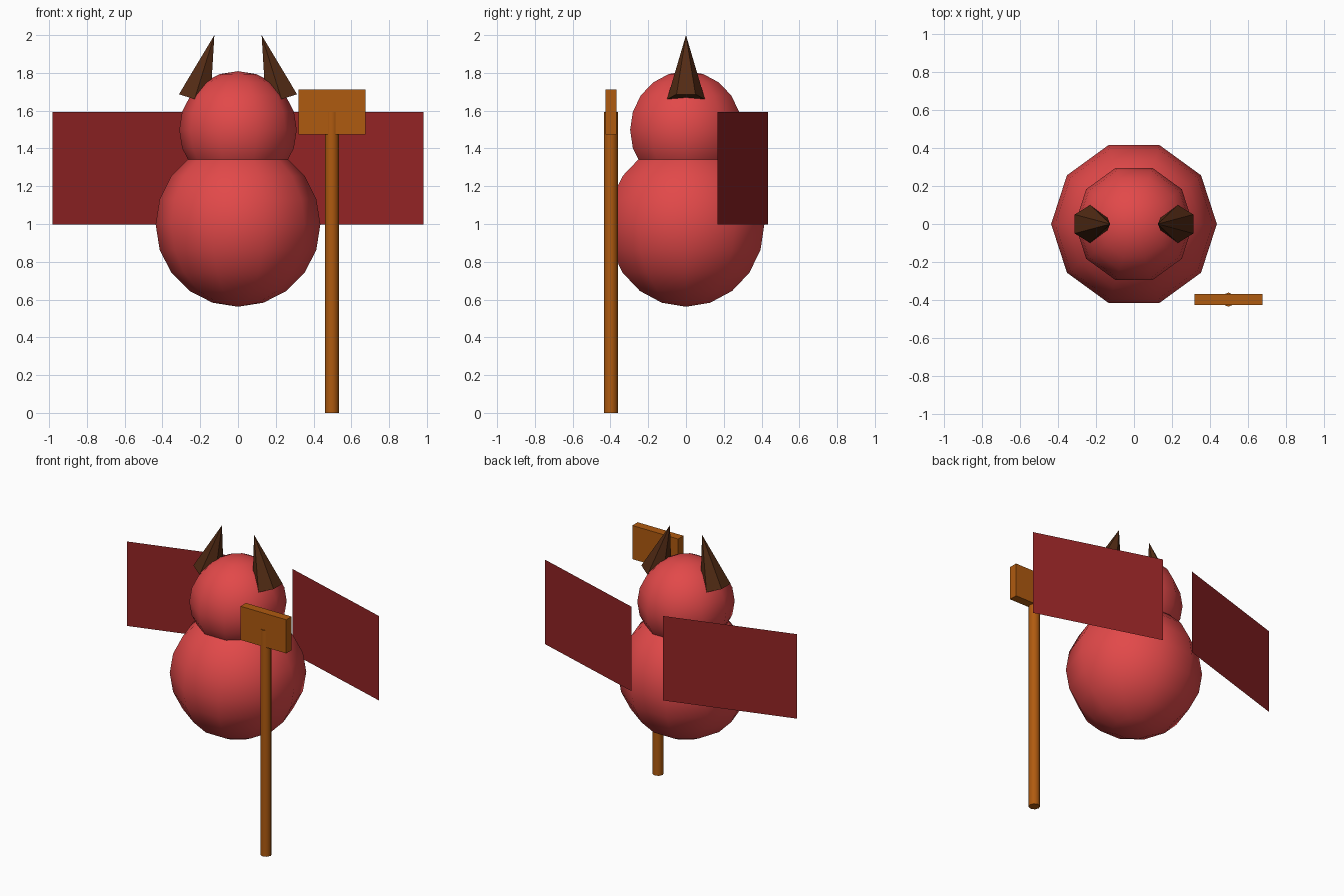
import bpy, bmesh, math
from mathutils import Matrix

if "Cube" in bpy.data.objects:
    bpy.data.objects.remove(bpy.data.objects["Cube"])


def mat(name, rgb):
    m = bpy.data.materials.new(name)
    m.diffuse_color = (*rgb, 1)
    m.use_nodes = True
    m.node_tree.nodes["Principled BSDF"].inputs["Base Color"].default_value = m.diffuse_color
    return m


RED = mat("red", (0.76, 0.066, 0.067))
DARK_RED = mat("dark_red", (0.29, 0.017, 0.018))
WOOD = mat("orange_wood", (0.43, 0.103, 0.005))
HORN = mat("dark_brown", (0.085, 0.024, 0.007))


def add(name, bm, material, matrix=Matrix()):
    bm.transform(matrix)
    bmesh.ops.recalc_face_normals(bm, faces=bm.faces)
    me = bpy.data.meshes.new(name)
    bm.to_mesh(me)
    bm.free()
    me.materials.append(material)
    ob = bpy.data.objects.new(name, me)
    bpy.context.collection.objects.link(ob)
    return ob


def lathe(profile, sides, phase=0.0, smooth=False):
    """Spin (radius, z) points around z; radius 0 makes a pole, open ends get caps."""
    bm = bmesh.new()
    rows = []
    for r, z in profile:
        n = 1 if r < 1e-6 else sides
        rows.append([bm.verts.new((r * math.cos(phase + math.tau * i / sides),
                                   r * math.sin(phase + math.tau * i / sides), z))
                     for i in range(n)])
    for a, b in zip(rows, rows[1:]):
        for i in range(sides):
            j = (i + 1) % sides
            quad = [a[i % len(a)], a[j % len(a)], b[j % len(b)], b[i % len(b)]]
            bm.faces.new(list(dict.fromkeys(quad))).smooth = smooth
    for row in (rows[0], rows[-1]):
        if len(row) > 1:
            bm.faces.new(row)
    return bm


def ball(name, radius, z):
    prof = [(radius * math.sin(math.pi * k / 10), -radius * math.cos(math.pi * k / 10))
            for k in range(11)]
    add(name, lathe(prof, 10, smooth=True), RED, Matrix.Translation((0, 0, z)))


# body and head
ball("body", 0.436, 0.998)
ball("head", 0.311, 1.498)

for side, s in (("right", 1), ("left", -1)):
    # six-sided horns leaning inwards
    add(side + "_horn", lathe([(0.1, 0), (0, 0.355)], 6, math.pi / 2), HORN,
        Matrix.Translation((s * 0.23, 0, 1.661)) @ Matrix.Rotation(-0.3 * s, 4, 'Y'))
    # flat wings behind the back, swept forwards at the tips
    bm = bmesh.new()
    bm.faces.new([bm.verts.new(p) for p in (
        (s * 0.122, 0.433, 0.998), (s * 0.983, 0.167, 0.998),
        (s * 0.983, 0.167, 1.593), (s * 0.122, 0.433, 1.593))])
    add(side + "_wing", bm, DARK_RED)

# held mallet: handle and flat block
add("handle", lathe([(0.037, 0), (0.037, 1.593)], 8, smooth=True), WOOD,
    Matrix.Translation((0.497, -0.398, 0)))
bm = bmesh.new()
bmesh.ops.create_cube(bm, size=1)
add("mallet_block", bm, WOOD,
    Matrix.Translation((0.497, -0.397, 1.593)) @ Matrix.Diagonal((0.356, 0.06, 0.237, 1)))
